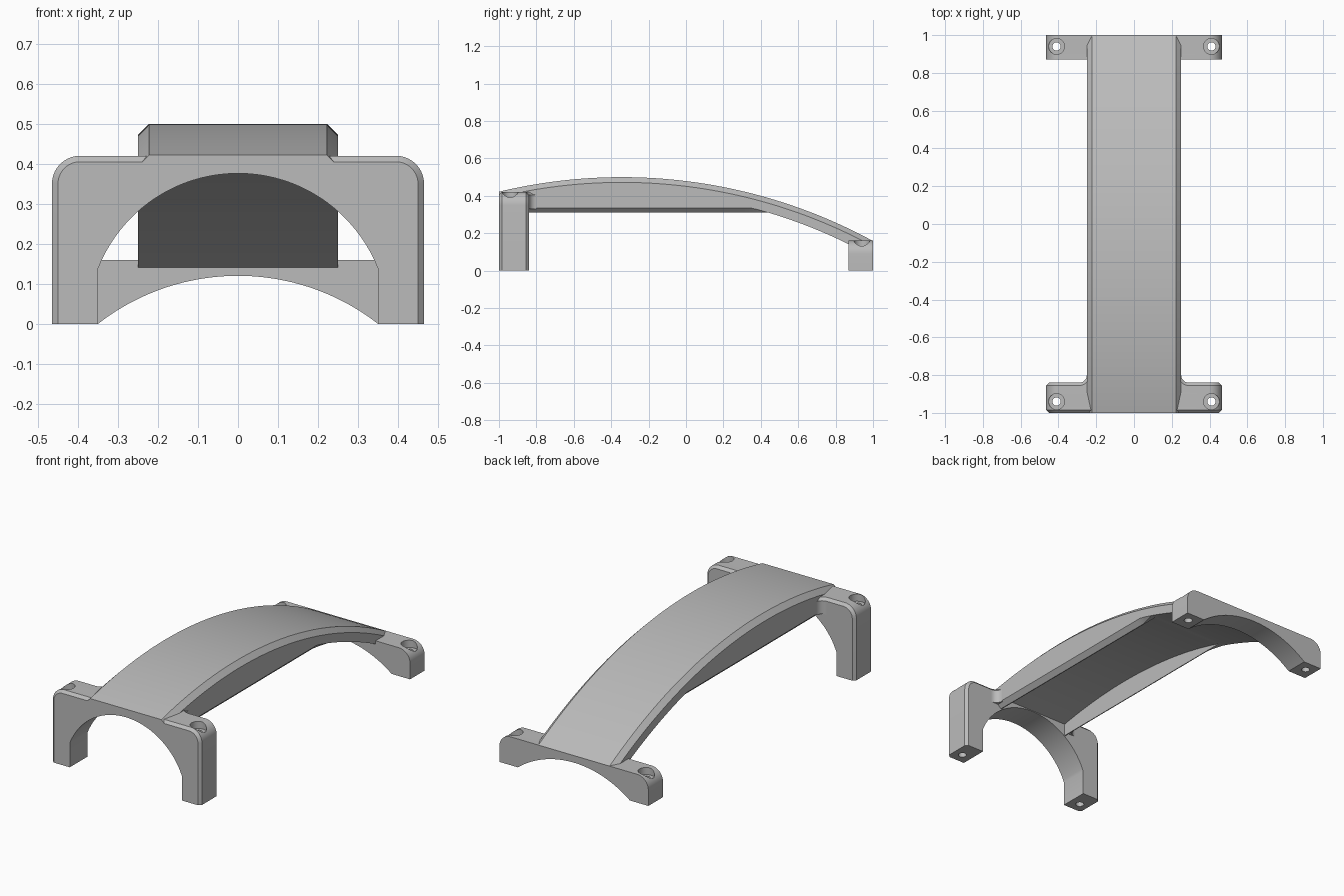
import bpy, bmesh, math

cube = bpy.data.objects.get("Cube")
if cube:
    bpy.data.objects.remove(cube, do_unlink=True)

grey = bpy.data.materials.new("plain grey")
grey.use_nodes = True
grey.diffuse_color = (0.5, 0.5, 0.5, 1)
grey.node_tree.nodes["Principled BSDF"].inputs["Base Color"].default_value = (0.5, 0.5, 0.5, 1)


def loft(name, rings):
    """Closed solid through rings with equal point counts."""
    bm = bmesh.new()
    rows = [[bm.verts.new(p) for p in ring] for ring in rings]
    n = len(rows[0])
    for a, b in zip(rows, rows[1:]):
        for i in range(n):
            j = (i + 1) % n
            bm.faces.new((a[i], a[j], b[j], b[i]))
    bm.faces.new(rows[0])
    bm.faces.new(rows[-1])
    bmesh.ops.remove_doubles(bm, verts=bm.verts, dist=1e-5)
    bmesh.ops.recalc_face_normals(bm, faces=bm.faces)
    mesh = bpy.data.meshes.new(name)
    bm.to_mesh(mesh)
    bm.free()
    ob = bpy.data.objects.new(name, mesh)
    bpy.context.collection.objects.link(ob)
    mesh.materials.append(grey)
    return ob


def activate(ob):
    bpy.ops.object.select_all(action='DESELECT')
    ob.select_set(True)
    bpy.context.view_layer.objects.active = ob


def smooth(ob):
    activate(ob)
    bpy.ops.object.shade_smooth_by_angle(angle=math.radians(30))


def arc(cx, cy, r, start, end, n):
    return [(cx + r * math.cos(start + (end - start) * i / n),
             cy + r * math.sin(start + (end - start) * i / n)) for i in range(n + 1)]


# Brackets: rounded outline with an arch, bored for a screw on each side
HALF, CORNER, FOOT = 0.465, 0.07, 0.35


def bracket_profile(height, radius, centre_z, inset):
    half = arc(HALF - CORNER, height - CORNER, CORNER - inset, math.pi / 2, 0, 10)
    half += [(HALF - inset, 0), (FOOT, 0)]
    half += arc(0, centre_z, radius, math.acos(FOOT / radius), math.pi / 2, 28)
    return half + [(-x, z) for x, z in reversed(half[:-1])]


def bracket(name, height, radius, centre_z, stations, hole_y):
    rings = [[(x, y, z) for x, z in bracket_profile(height, radius, centre_z, inset)]
             for y, inset in stations]
    ob = loft(name, rings)
    floor = height - 0.04
    steps = [(-0.1, 0.022), (floor, 0.022), (floor, 0.042), (height + 0.1, 0.042)]
    for side in (-1, 1):
        cutter = loft("screw_hole_cutter", [
            [(x, y, z) for x, y in arc(side * 0.41, hole_y, r, 0, math.tau, 32)[:-1]]
            for z, r in steps])
        cutter.hide_render = True
        mod = ob.modifiers.new("hole", 'BOOLEAN')
        mod.operation, mod.solver, mod.object = 'DIFFERENCE', 'EXACT', cutter
        activate(ob)
        bpy.ops.object.modifier_apply(modifier=mod.name)
        bpy.data.objects.remove(cutter, do_unlink=True)
    smooth(ob)


EDGE = 0.015
bracket("front_bracket", 0.42, 0.376, 0.0,
        [(-1, EDGE), (-1 + EDGE, 0), (-0.84 - EDGE, 0), (-0.84, EDGE)], -0.94)
bracket("rear_bracket", 0.16, 0.57, -0.45, [(0.87, 0), (1, 0)], 0.94)

# Arched beam: chamfered top, hollow underside, skirts with a flat lower edge
R, PEAK_Y, PEAK_Z, THICK = 2.81, -0.343, 0.5, 0.075
WIDE, CHAMFER, SKIRT_Z = 0.25, 0.028, 0.31
FRONT, REAR = -0.84, 0.87


def arch_z(y, drop=0.0):
    return PEAK_Z - R + math.sqrt((R - drop) ** 2 - (y - PEAK_Y) ** 2)


def beam_ring(y, over_bracket):
    top, under = arch_z(y), arch_z(y, THICK)
    if over_bracket:
        under = 0.39 if y < 0 else 0.125
    skirt = 0 if over_bracket else max(0, under - SKIRT_Z)
    cut = min(0.025, skirt)
    half = [(WIDE - CHAMFER, top), (WIDE, top - CHAMFER), (WIDE, under - skirt + cut),
            (WIDE - cut, under - skirt), (0.22, under - skirt), (0.22, under)]
    return [(x, y, z) for x, z in half + [(-x, z) for x, z in reversed(half)]]


kink = PEAK_Y + math.sqrt((R - THICK) ** 2 - (SKIRT_Z - PEAK_Z + R) ** 2)


def span(a, b, n):
    return [a + (b - a) * i / n for i in range(n + 1)]


stations = [(y, True) for y in span(-1, FRONT, 5)]
stations += [(y, False) for y in span(FRONT, kink, 40) + span(kink, REAR, 14)[1:]]
stations += [(y, True) for y in span(REAR, 1, 5)]
smooth(loft("arched_beam", [beam_ring(y, over) for y, over in stations]))

# Concave fillets between the beam skirts and the front bracket
for side, label in ((1, "left"), (-1, "right")):
    rings = []
    for z, r in ((0.33, 0.04), (0.42 - EDGE, 0.04), (0.42, 0.04 + EDGE)):
        curve = arc(0.29, -0.80, r, -math.pi / 2, -math.pi, 8)
        outline = [(0.23, -0.86), (0.29, -0.86)] + curve + [(0.23, -0.80)]
        rings.append([(side * x, y, z) for x, y in outline])
    smooth(loft(label + "_fillet", rings))
